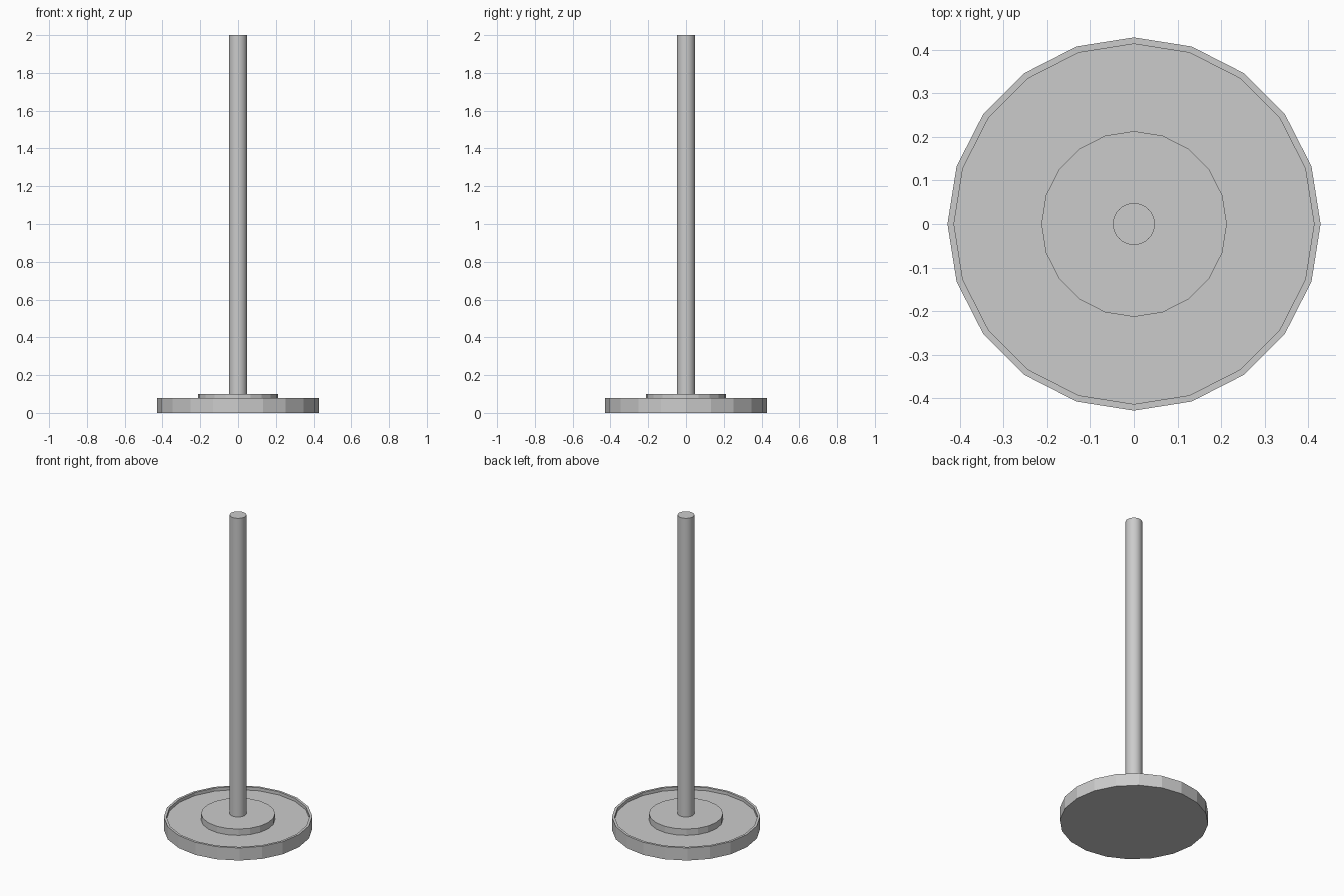
import bpy, bmesh, math

if "Cube" in bpy.data.objects:
    bpy.data.objects.remove(bpy.data.objects["Cube"])


def lathe(name, profile, sides):
    """Closed solid of revolution from (radius, z) rings, capped at both ends."""
    bm = bmesh.new()
    rings = [[bm.verts.new((r * math.cos(2 * math.pi * i / sides),
                            r * math.sin(2 * math.pi * i / sides), z))
              for i in range(sides)] for r, z in profile]
    for a, b in zip(rings, rings[1:]):
        for i in range(sides):
            j = (i + 1) % sides
            bm.faces.new((a[i], a[j], b[j], b[i]))
    bm.faces.new(rings[0][::-1])
    bm.faces.new(rings[-1])
    mesh = bpy.data.meshes.new(name)
    bm.to_mesh(mesh)
    bm.free()
    obj = bpy.data.objects.new(name, mesh)
    bpy.context.collection.objects.link(obj)
    return obj


# Faceted base dish with a thin raised rim
lathe("base_dish", [(0.428, 0), (0.428, 0.08), (0.413, 0.08), (0.413, 0.06)], 20)

# Raised disc in the middle of the dish
lathe("centre_disc", [(0.213, 0.06), (0.213, 0.10)], 20)

# Tall smooth round pole
pole = lathe("pole", [(0.048, 0.10), (0.048, 2.0)], 32)
bpy.context.view_layer.objects.active = pole
pole.select_set(True)
bpy.ops.object.shade_smooth_by_angle(angle=math.radians(30))
